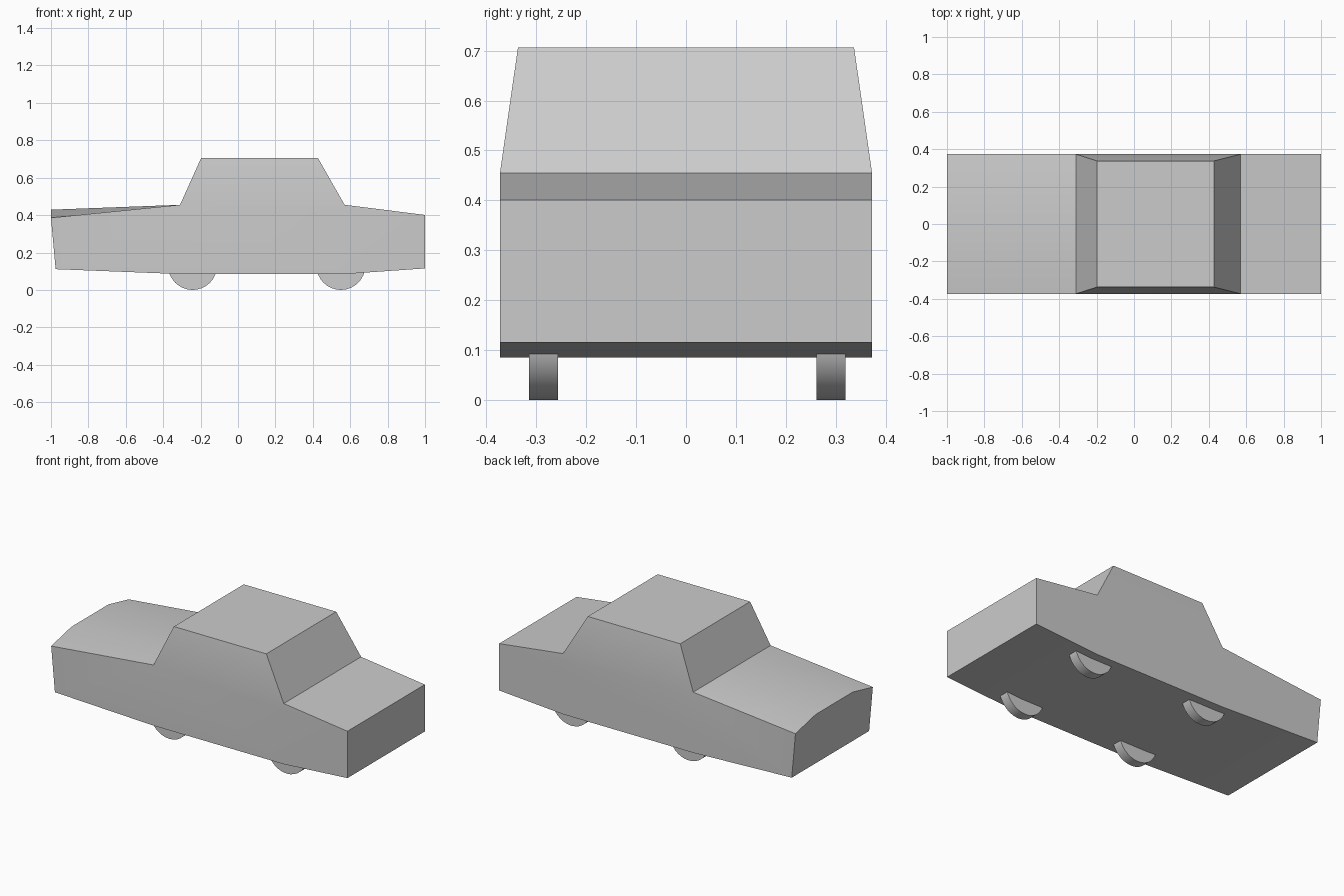
import bpy, bmesh, math

if "Cube" in bpy.data.objects:
    bpy.data.objects.remove(bpy.data.objects["Cube"])

HALF = 0.373
ROOF = 0.337

# side profile, clockwise from nose: x, z, half width, crown height
profile = [
    (-1.0, 0.386, HALF, 0.043), (-0.31, 0.455, HALF, 0), (-0.197, 0.706, ROOF, 0),
    (0.427, 0.706, ROOF, 0), (0.57, 0.455, HALF, 0), (1.0, 0.401, HALF, 0),
    (1.0, 0.115, HALF, 0), (0.57, 0.085, HALF, 0), (-0.31, 0.085, HALF, 0),
    (-0.975, 0.111, HALF, 0),
]


def finish(bm, name):
    bmesh.ops.recalc_face_normals(bm, faces=bm.faces[:])
    mesh = bpy.data.meshes.new(name)
    bm.to_mesh(mesh)
    bm.free()
    ob = bpy.data.objects.new(name, mesh)
    bpy.context.collection.objects.link(ob)
    bpy.ops.object.select_all(action='DESELECT')
    ob.select_set(True)
    bpy.context.view_layer.objects.active = ob
    bpy.ops.object.shade_smooth_by_angle(angle=math.radians(30))
    return ob


# car body: four copies of the profile, the inner two crowned at the hood
bm = bmesh.new()
rows = []
for f in (-1, -0.48, 0.48, 1):
    rows.append([bm.verts.new((x, f * w, z + (c if abs(f) < 1 else 0)))
                 for x, z, w, c in profile])
n = len(profile)
for a, b in zip(rows, rows[1:]):
    for i in range(n):
        j = (i + 1) % n
        bm.faces.new((a[i], a[j], b[j], b[i]))
# flat lower sides and leaning cabin sides
for r in (rows[0], rows[-1]):
    bm.faces.new(r[1:5])
    bm.faces.new(r[:2] + r[4:])
finish(bm, "car_body")

# wheels
R = 0.131
for end, x in (("front", -0.243), ("rear", 0.55)):
    for side, y in (("near", -0.286), ("far", 0.291)):
        bm = bmesh.new()
        bmesh.ops.create_cone(bm, cap_ends=True, segments=32,
                              radius1=R, radius2=R, depth=0.058)
        wheel = finish(bm, f"{end}_{side}_wheel")
        wheel.rotation_euler = (math.pi / 2, 0, 0)
        wheel.location = (x, y, R)
